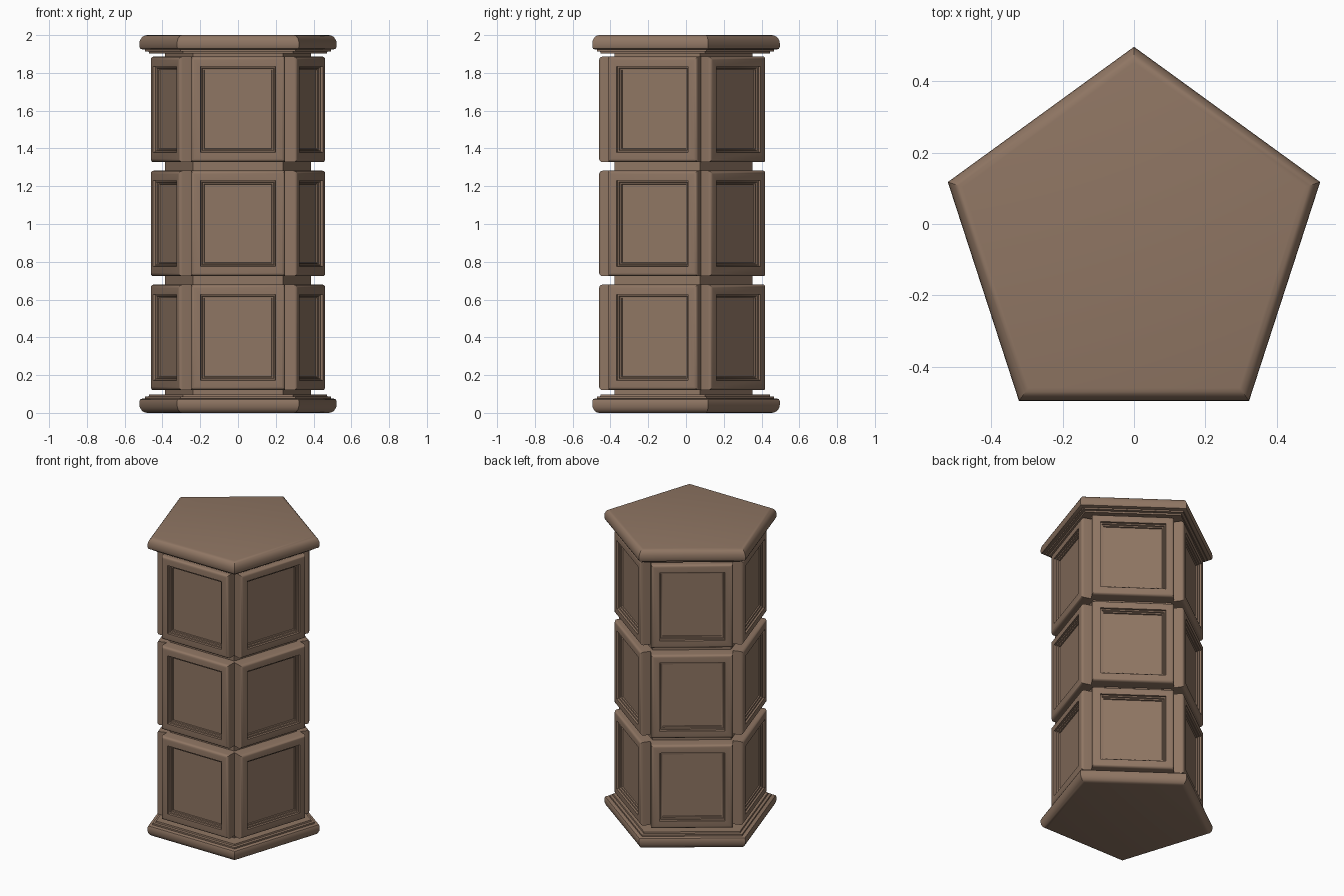
import bpy, bmesh, math
from mathutils import Matrix, Vector

if "Cube" in bpy.data.objects:
    bpy.data.objects.remove(bpy.data.objects["Cube"], do_unlink=True)

CENTRE_Y = -0.052      # the five-sided plan is centred by its bounding box
TURN = math.radians(72)

wood = bpy.data.materials.new("brown wood")
wood.use_nodes = True
COLOUR = (0.275, 0.18, 0.125, 1)
wood.diffuse_color = COLOUR
wood.node_tree.nodes["Principled BSDF"].inputs["Base Color"].default_value = COLOUR


def loft(name, rings, matrix=None):
    """Skin a list of closed rings and cap both ends."""
    bm = bmesh.new()
    loops = [[bm.verts.new(p) for p in ring] for ring in rings]
    n = len(loops[0])
    for a, b in zip(loops, loops[1:]):
        for i in range(n):
            j = (i + 1) % n
            bm.faces.new((a[i], a[j], b[j], b[i]))
    bm.faces.new(loops[0][::-1])
    bm.faces.new(loops[-1])
    bmesh.ops.recalc_face_normals(bm, faces=bm.faces)
    mesh = bpy.data.meshes.new(name)
    bm.to_mesh(mesh)
    bm.free()
    for face in mesh.polygons:
        face.use_smooth = True
    mesh.set_sharp_from_angle(angle=math.radians(32))
    mesh.materials.append(wood)
    obj = bpy.data.objects.new(name, mesh)
    if matrix:
        obj.matrix_world = matrix
    bpy.context.collection.objects.link(obj)
    return obj


def pentagon(radius, z):
    return [Vector((radius * math.sin(k * TURN), CENTRE_Y + radius * math.cos(k * TURN), z))
            for k in range(5)]


def rectangle(half_w, half_h, y):
    return [Vector((sx * half_w, y, sz * half_h))
            for sx, sz in ((-1, -1), (1, -1), (1, 1), (-1, 1))]


def arc(radius, steps=5):
    """Quarter round as (inset, drop) pairs, from the face to the side."""
    return [(radius * (1 - math.sin(a)), radius * (1 - math.cos(a)))
            for a in (i * math.pi / 2 / steps for i in range(steps + 1))]


# Core column, showing in the grooves between panels
loft("core_column", [pentagon(0.405, 0.05), pentagon(0.405, 1.95)])

# Base and cap share one moulding, rounded outside and stepped toward the column
moulding = [(0.549 - i, d) for i, d in arc(0.045)]
moulding += [(0.549, 0.062), (0.544, 0.072), (0.532, 0.076), (0.517, 0.076), (0.517, 0.086),
             (0.497, 0.088), (0.495, 0.098), (0.40, 0.098)]
loft("base_moulding", [pentagon(r, z) for r, z in moulding])
loft("cap_moulding", [pentagon(r, 2 - z) for r, z in moulding])

# Raised panel section: rounded rim, then a stepped recess (inset, depth)
APOTHEM, HALF_W, HALF_H = 0.408, 0.25, 0.279
section = [(0, 0.1)] + arc(0.018, 4)[::-1]
section += [(0.051, 0), (0.053, 0.012), (0.060, 0.014), (0.063, 0.022),
            (0.070, 0.024), (0.072, 0.032)]
rings = [rectangle(HALF_W - i, HALF_H - i, d - APOTHEM) for i, d in section]

for tier, z in (("lower", 0.40), ("middle", 1.003), ("upper", 1.607)):
    for k, side in enumerate(("front", "left", "back_left", "back_right", "right")):
        place = Matrix.Translation((0, CENTRE_Y, z)) @ Matrix.Rotation(k * TURN, 4, "Z")
        loft(f"{tier}_panel_{side}", rings, place)
